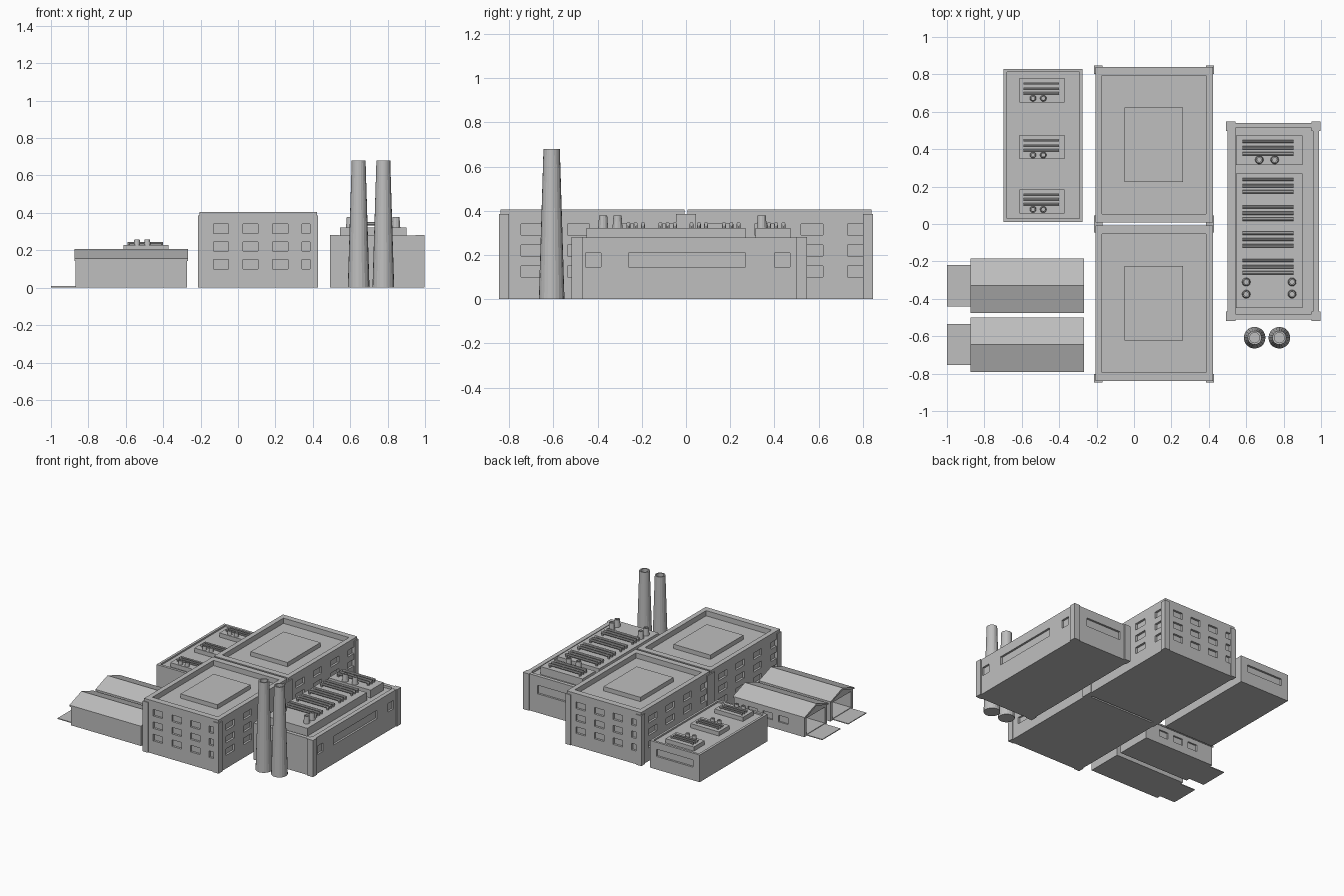
import bpy, bmesh, math
from mathutils import Matrix, Vector

if "Cube" in bpy.data.objects:
    bpy.data.objects.remove(bpy.data.objects["Cube"])

grey = bpy.data.materials.new("concrete_grey")
grey.diffuse_color = (0.52, 0.52, 0.52, 1)
grey.use_nodes = True
grey.node_tree.nodes["Principled BSDF"].inputs["Base Color"].default_value = grey.diffuse_color


def finish(name, bm):
    bmesh.ops.recalc_face_normals(bm, faces=bm.faces)
    me = bpy.data.meshes.new(name)
    bm.to_mesh(me)
    bm.free()
    me.materials.append(grey)
    ob = bpy.data.objects.new(name, me)
    bpy.context.collection.objects.link(ob)
    return ob


def add_box(bm, x0, x1, y0, y1, z0, z1):
    m = Matrix.Translation(((x0 + x1) / 2, (y0 + y1) / 2, (z0 + z1) / 2))
    m = m @ Matrix.Diagonal((x1 - x0, y1 - y0, z1 - z0, 1))
    bmesh.ops.create_cube(bm, size=1, matrix=m)


def boxes(name, items):
    bm = bmesh.new()
    for b in items:
        add_box(bm, *b)
    return finish(name, bm)


def cut(ob, items):
    """Carve boxes out of an object."""
    cutter = boxes("cutter", items)
    cutter.hide_render = True
    mod = ob.modifiers.new("cut", 'BOOLEAN')
    mod.operation = 'DIFFERENCE'
    mod.solver = 'EXACT'
    mod.object = cutter
    dg = bpy.context.evaluated_depsgraph_get()
    me = bpy.data.meshes.new_from_object(ob.evaluated_get(dg))
    ob.modifiers.clear()
    ob.data = me
    bpy.data.objects.remove(cutter)


def add_lathe(bm, cx, cy, profile, n):
    """Revolve (radius, z) points about a vertical axis; radius 0 closes an end."""
    rings = []
    for r, z in profile:
        k = 1 if r == 0 else n
        rings.append([bm.verts.new((cx + r * math.cos(2 * math.pi * i / n),
                                    cy + r * math.sin(2 * math.pi * i / n), z)) for i in range(k)])
    for a, b in zip(rings, rings[1:]):
        for i in range(n):
            j = (i + 1) % n
            vs = [a[i % len(a)], a[j % len(a)], b[j % len(b)], b[i % len(b)]]
            bm.faces.new(list(dict.fromkeys(vs)))


def add_rod(bm, a, b, r):
    a, b = Vector(a), Vector(b)
    d = b - a
    m = Matrix.Translation((a + b) / 2) @ d.to_track_quat('Z', 'Y').to_matrix().to_4x4()
    bmesh.ops.create_cone(bm, cap_ends=True, segments=8, radius1=r, radius2=r,
                          depth=d.length, matrix=m)


def pipes(name, x0, x1, ys, z0, z1, r):
    """Staple-shaped roof pipes: a bar with a leg at each end."""
    bm = bmesh.new()
    for y in ys:
        add_rod(bm, (x0, y, z1 - r), (x1, y, z1 - r), r)
        for x in (x0 + r, x1 - r):
            add_rod(bm, (x, y, z0), (x, y, z1 - r), r)
    finish(name, bm)


def vents(name, spots, z0, h, r):
    bm = bmesh.new()
    for x, y in spots:
        add_lathe(bm, x, y, [(0, z0), (r, z0), (r * .8, z0 + h), (r * .5, z0 + h),
                             (r * .5, z0 + h * .5), (0, z0 + h * .5)], 12)
    finish(name, bm)


def pilasters(name, x0, x1, y0, y1, h, w, p):
    boxes(name, [(x0 - p if sx else x1 - w, x0 + w if sx else x1 + p,
                  y0 - p if sy else y1 - w, y0 + w if sy else y1 + p, 0, h)
                 for sx in (0, 1) for sy in (0, 1)])


# Two main halls with window grids, parapet roofs and raised roof pads
D = 0.016
COLS_X = [(-.13, -.05), (.027, .108), (.185, .266), (.342, .395)]
COLS_Y = [(.10, .20), (.31, .41), (.52, .62), (.73, .80)]
ROWS = [(.10, .15), (.195, .245), (.29, .34)]
X0, X1 = -.207, .422
for label, y0, y1 in (("front", -.84, -.007), ("back", .007, .84)):
    hall = boxes(label + "_main_hall", [(X0, X1, y0, y1, 0, .405)])
    wins = []
    off = y0 - .007
    for z0, z1 in ROWS:
        for a, b in COLS_X:
            wins.append((a, b, y0 - .1, y0 + D, z0, z1))
            wins.append((X0 + X1 - b, X0 + X1 - a, y1 - D, y1 + .1, z0, z1))
        for a, b in COLS_Y:
            a, b = a + off, b + off
            wins.append((X1 - D, X1 + .1, a, b, z0, z1))
            wins.append((X0 - .1, X0 + D, y0 + y1 - b, y0 + y1 - a, z0, z1))
    wins.append((-.17, .385, y0 + .047, y1 - .047, .365, .5))
    cut(hall, wins)
    pilasters(label + "_hall_corner_piers", X0, X1, y0, y1, .385, .038, .007)
    yc = (y0 + y1) / 2
    boxes(label + "_hall_roof_pad", [(-.05, .262, yc - .2, yc + .2, .36, .398)])

# Right plant building
plant = boxes("plant_building", [(.5, .99, -.51, .54, 0, .28)])
cut(plant, [(.543, .957, -.48, .512, .262, .4),
            (.975, 1.1, -.26, .27, .145, .21),
            (.975, 1.1, -.455, -.385, .145, .21),
            (.975, 1.1, .40, .47, .145, .21),
            (.58, .88, .525, .7, .145, .21)])
pilasters("plant_corner_piers", .5, .99, -.51, .54, .281, .042, .008)
boxes("plant_roof_platforms", [(.546, .902, .315, .473, .25, .322),
                               (.546, .902, -.45, .27, .25, .322)])
rows = [.408] + [.205, .058, -.083, -.228]
pipes("plant_roof_pipes", .58, .852, [y + d for y in rows for d in (-.033, 0, .033)],
      .31, .35, .009)
vents("plant_roof_vents", [(.67, .343), (.752, .343)] +
      [(x, y) for x in (.6, .845) for y in (-.31, -.375)], .318, .06, .023)

# Left low building
low = boxes("low_building", [(-.697, -.275, .01, .83, 0, .208)])
cut(low, [(-.678, -.292, .03, .812, .196, .3),
          (-.64, -.33, .815, .95, .10, .155)])
boxes("low_roof_platforms", [(-.612, -.372, y, y + .13, .19, .228) for y in (.65, .347, .055)])
pipes("low_roof_pipes", -.59, -.4, [y + d for y in (.725, .42, .132) for d in (-.026, 0, .026)],
      .22, .244, .006)
vents("low_roof_vents", [(x, y) for x in (-.54, -.485) for y in (.672, .369, .078)],
      .222, .036, .018)


# Two gabled loading sheds, open at the left end, with ramps
def extrude_x(name, pts, x0, x1):
    bm = bmesh.new()
    f = bm.faces.new([bm.verts.new((x0, y, z)) for y, z in pts])
    r = bmesh.ops.extrude_face_region(bm, geom=[f])
    bmesh.ops.translate(bm, vec=(x1 - x0, 0, 0),
                        verts=[v for v in r["geom"] if isinstance(v, bmesh.types.BMVert)])
    return finish(name, bm)


for label, c in (("front", -.645), ("back", -.33)):
    w = .138
    shed = extrude_x(label + "_shed_walls", [(c - w, 0), (c + w, 0), (c + w, .148),
                                             (c, .195), (c - w, .148)], -.868, -.272)
    cut(shed, [(-1, -.295, c - .112, c + .112, .012, .135)])
    cut(shed, [(x, x + .08, c + w - .012, c + w + .1, .06, .11) for x in (-.73, -.6, -.47)])
    e = .145
    extrude_x(label + "_shed_roof", [(c - e, .143), (c - e, .155), (c, .206), (c + e, .155),
                                     (c + e, .143), (c, .19)], -.875, -.268)
    boxes(label + "_shed_ramp", [(-1, -.865, c - .11, c + .11, .002, .008)])

# Twin tapered smokestacks, hollow at the top
for label, x in (("left", .645), ("right", .777)):
    bm = bmesh.new()
    add_lathe(bm, x, -.608, [(0, 0), (.058, 0), (.037, .68), (.027, .68), (.029, .6), (0, .6)], 20)
    finish(label + "_smokestack", bm)
